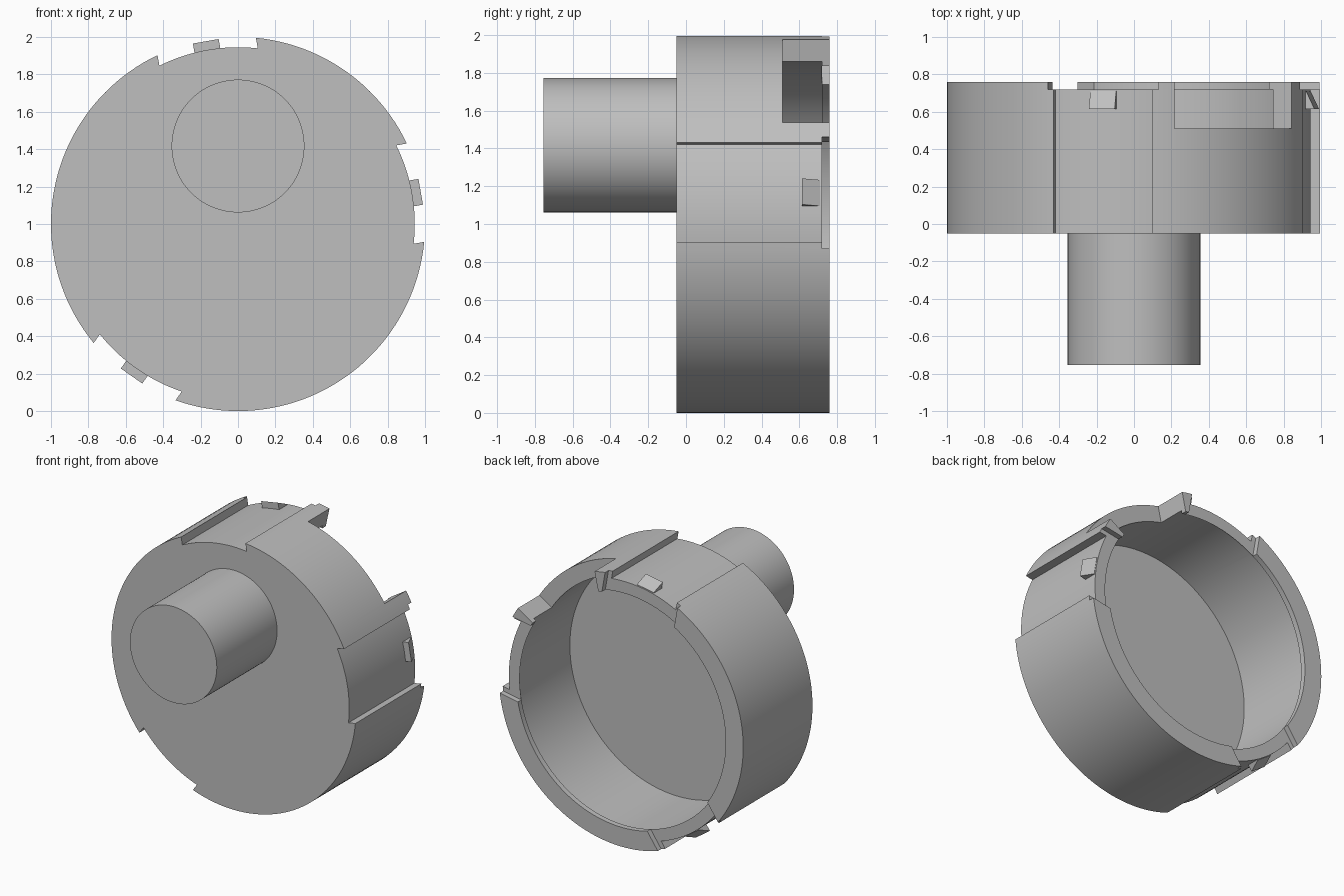
import bpy, bmesh
from math import radians, degrees, sin, cos, asin
from mathutils import Vector

if "Cube" in bpy.data.objects:
    bpy.data.objects.remove(bpy.data.objects["Cube"], do_unlink=True)

grey = bpy.data.materials.new("plain_grey")
grey.use_nodes = True
colour = (0.52, 0.52, 0.52, 1)
grey.diffuse_color = colour
grey.node_tree.nodes["Principled BSDF"].inputs["Base Color"].default_value = colour

CENTRE_Z = 1.0
SLOTS = (10, 100, 235)      # directions of the three key slots, in degrees
FRONT, BACK = -0.05, 0.76
RECESS_R, LIP_Y = 0.945, 0.72


def polar(r, deg):
    return r * cos(radians(deg)), r * sin(radians(deg))


def arc(r, a, b, step=2.5):
    n = max(1, round((b - a) / step))
    return [polar(r, a + (b - a) * i / n) for i in range(n + 1)]


def prism(name, outline, y0, y1, cz=CENTRE_Z):
    """Extrude an x-z outline along y."""
    bm = bmesh.new()
    face = bm.faces.new([bm.verts.new((x, y0, z + cz)) for x, z in outline])
    ext = bmesh.ops.extrude_face_region(bm, geom=[face])
    moved = [g for g in ext["geom"] if isinstance(g, bmesh.types.BMVert)]
    bmesh.ops.translate(bm, verts=moved, vec=(0, y1 - y0, 0))
    return finish(name, bm)


def finish(name, bm):
    bmesh.ops.recalc_face_normals(bm, faces=bm.faces)
    mesh = bpy.data.meshes.new(name)
    bm.to_mesh(mesh)
    bm.free()
    mesh.materials.append(grey)
    obj = bpy.data.objects.new(name, mesh)
    bpy.context.collection.objects.link(obj)
    return obj


def circle(r):
    return arc(r, 0, 360)[:-1]


def slab(deg, r0, r1, half):
    """Straight-sided outline pointing along one direction."""
    u, t = Vector(polar(1, deg)), Vector(polar(1, deg + 90))
    return [tuple(u * r + t * s) for r, s in
            ((r0, -half), (r1, -half), (r1, half), (r0, half))]


def smooth(obj):
    bpy.ops.object.select_all(action="DESELECT")
    obj.select_set(True)
    bpy.context.view_layer.objects.active = obj
    bpy.ops.object.shade_smooth_by_angle(angle=radians(25))


# Housing outline with three undercut shallow recesses
HALF = 0.267
outer_a, inner_a = degrees(asin(HALF)), degrees(asin(HALF / RECESS_R))
outline = []
for i, c in enumerate(SLOTS):
    following = SLOTS[(i + 1) % 3] + (360 if i == 2 else 0)
    outline += arc(RECESS_R, c - inner_a, c + inner_a)
    outline += arc(1.0, c + outer_a, following - outer_a)
housing = prism("housing", outline, FRONT, BACK)

# Cavity with a narrower lip at the open end, rim notches and side window
cutters = [prism("cavity_cutter", circle(0.88), 0.10, LIP_Y),
           prism("lip_cutter", circle(0.857), 0.3, 1.0),
           prism("window_cutter", arc(0.5, 32.5, 77.5) + arc(1.2, 32.5, 77.5)[::-1],
                 0.51, 1.0)]
for c in SLOTS:
    cutters.append(prism("notch_cutter", slab(c, 0.6, 1.2, 0.3), LIP_Y, 1.0))
for cutter in cutters:
    mod = housing.modifiers.new(cutter.name, "BOOLEAN")
    mod.operation, mod.solver, mod.object = "DIFFERENCE", "EXACT", cutter
bpy.context.view_layer.update()
cut_mesh = bpy.data.meshes.new_from_object(
    housing.evaluated_get(bpy.context.evaluated_depsgraph_get()))
housing.modifiers.clear()
housing.data = cut_mesh
for cutter in cutters:
    bpy.data.objects.remove(cutter, do_unlink=True)
smooth(housing)

# Offset shaft on the front
shaft = prism("shaft", circle(0.355), -0.755, FRONT + 0.01, cz=1.417)
smooth(shaft)

# Ramped locking lugs, one in each recess, falling towards the open end
for c in SLOTS:
    lug = prism("locking_lug", slab(c, 0.92, 0.992, 0.07), 0.615, 0.71)
    u = Vector(polar(1, c))
    for v in lug.data.vertices:
        if v.co.y > 0.7 and u.dot((v.co.x, v.co.z - CENTRE_Z)) > 0.95:
            v.co -= Vector((u.x, 0, u.y)) * 0.045
